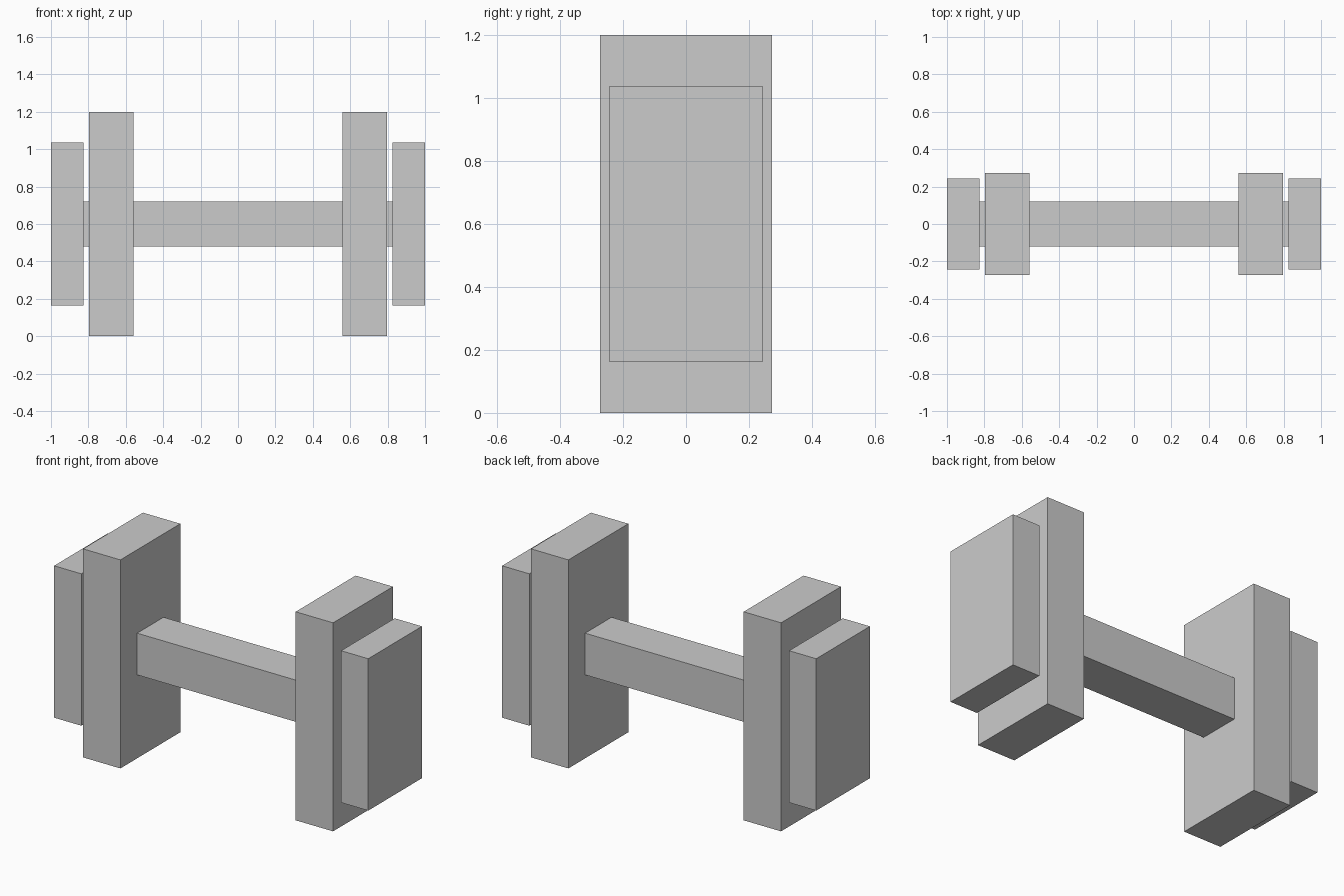
import bpy

default_cube = bpy.data.objects.get("Cube")
if default_cube:
    bpy.data.objects.remove(default_cube, do_unlink=True)

# Single grey material
grey = bpy.data.materials.new("light_grey")
grey.use_nodes = True
grey.diffuse_color = (0.6, 0.6, 0.6, 1)
grey.node_tree.nodes["Principled BSDF"].inputs["Base Color"].default_value = (0.6, 0.6, 0.6, 1)

AXIS_Z = 0.6


def block(name, x_min, x_max, depth, height):
    """Box centred on the bar axis, spanning x_min to x_max."""
    bpy.ops.mesh.primitive_cube_add(size=1, location=((x_min + x_max) / 2, 0, AXIS_Z))
    part = bpy.context.object
    part.name = part.data.name = name
    part.scale = (x_max - x_min, depth, height)
    bpy.ops.object.transform_apply(location=False, rotation=False, scale=True)
    part.data.materials.append(grey)
    return part


# Handle bar running through the inner weights to the outer ones
block("handle_bar", -0.83, 0.83, 0.24, 0.24)

# Large inner and smaller outer weights, mirrored on both ends
for side, sign in (("left", 1), ("right", -1)):
    for name, near, far, depth, height in (
        ("inner_weight", 0.558, 0.796, 0.545, 1.2),
        ("outer_weight", 0.827, 1.0, 0.488, 0.874),
    ):
        x_min, x_max = sorted((sign * near, sign * far))
        block(f"{side}_{name}", x_min, x_max, depth, height)
